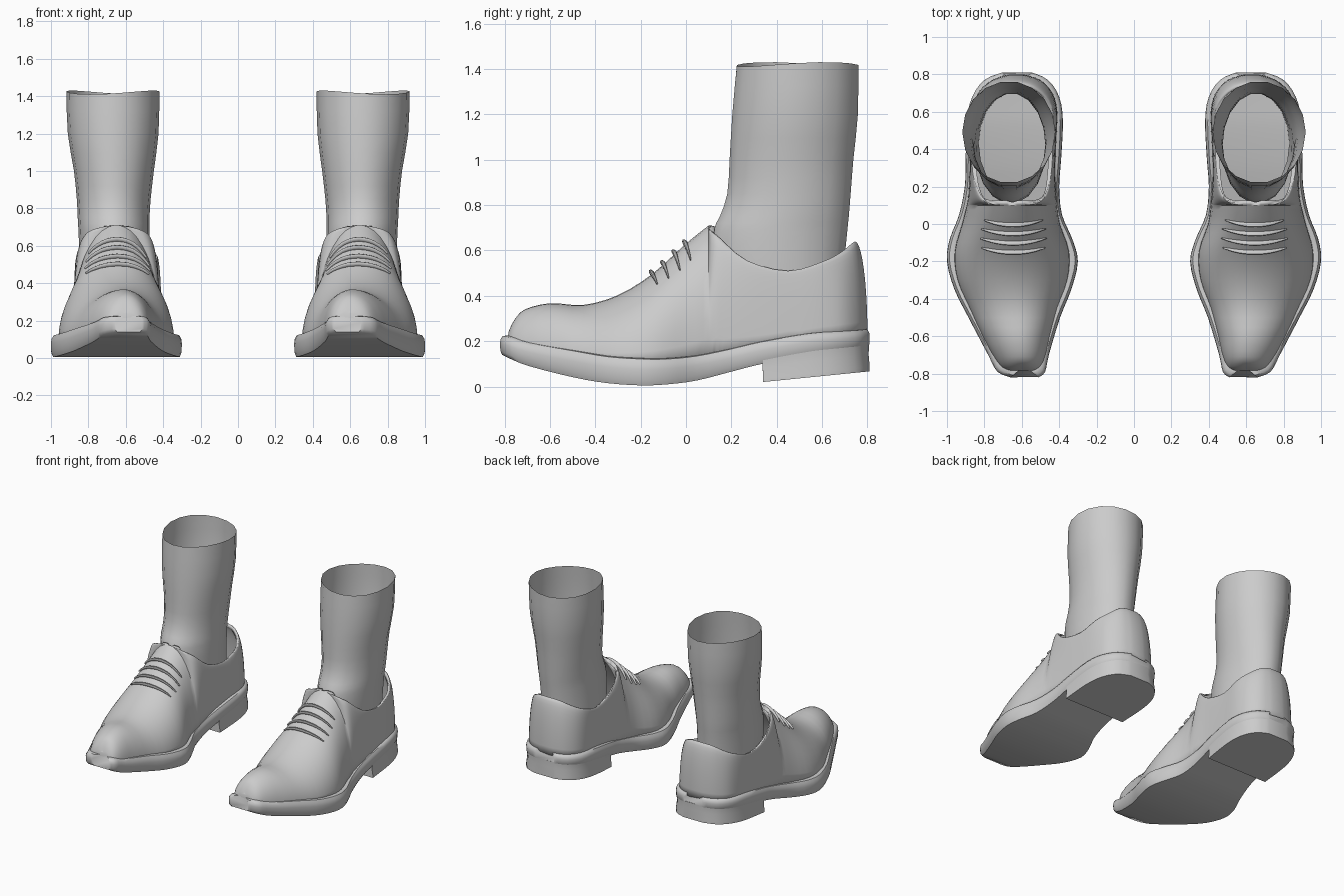
import bpy, bmesh, math
from mathutils import Vector
from mathutils.bvhtree import BVHTree

if "Cube" in bpy.data.objects:
    bpy.data.objects.remove(bpy.data.objects["Cube"])

grey = bpy.data.materials.new("plain grey")
grey.diffuse_color = (0.6, 0.6, 0.6, 1)
grey.use_nodes = True
grey.node_tree.nodes["Principled BSDF"].inputs["Base Color"].default_value = grey.diffuse_color


def resample(table, sub):
    """Smooth curve through the rows of a table."""
    rows = []
    for i in range(len(table) - 1):
        p0, p1 = table[max(i - 1, 0)], table[i]
        p2, p3 = table[i + 1], table[min(i + 2, len(table) - 1)]
        for s in range(sub):
            t = s / sub
            rows.append([0.5 * (2 * b + (c - a) * t + (2 * a - 5 * b + 4 * c - d) * t * t
                                + (3 * b - a - 3 * c + d) * t ** 3)
                         for a, b, c, d in zip(p0, p1, p2, p3)])
    return rows + [list(table[-1])]


def loft(bm, rows, closed=False, caps=False):
    """Skin rows of points with quads."""
    vs = [[bm.verts.new(p) for p in r] for r in rows]
    n = len(rows[0])
    for a, b in zip(vs, vs[1:]):
        for j in range(n if closed else n - 1):
            k = (j + 1) % n
            bm.faces.new((a[j], a[k], b[k], b[j]))
    if caps:
        bm.faces.new(vs[0])
        bm.faces.new(vs[-1][::-1])


def finish(bm, name, angle=40, thickness=0):
    """Turn the mesh into a smooth object mirrored to the other foot."""
    bmesh.ops.remove_doubles(bm, verts=bm.verts, dist=0.0005)
    bmesh.ops.recalc_face_normals(bm, faces=bm.faces)
    me = bpy.data.meshes.new(name)
    bm.to_mesh(me)
    bm.free()
    me.materials.append(grey)
    ob = bpy.data.objects.new(name, me)
    bpy.context.collection.objects.link(ob)
    bpy.ops.object.select_all(action='DESELECT')
    ob.select_set(True)
    bpy.context.view_layer.objects.active = ob
    bpy.ops.object.shade_smooth_by_angle(angle=math.radians(angle))
    if thickness:
        sol = ob.modifiers.new("thickness", 'SOLIDIFY')
        sol.thickness = thickness
        sol.offset = -1
    mir = ob.modifiers.new("other foot", 'MIRROR')
    mir.use_mirror_merge = False
    return ob


# Sole outline: y, inner x, outer x, top z, bottom z
sole = resample([
    (-0.82, 0.51, 0.66, 0.225, 0.14), (-0.79, 0.475, 0.73, 0.22, 0.125),
    (-0.7, 0.455, 0.78, 0.195, 0.09), (-0.5, 0.395, 0.885, 0.16, 0.04),
    (-0.35, 0.335, 0.96, 0.135, 0.015), (-0.2, 0.30, 1.0, 0.125, 0.005),
    (-0.08, 0.33, 0.985, 0.125, 0.01), (0.05, 0.385, 0.935, 0.138, 0.027),
    (0.2, 0.40, 0.905, 0.168, 0.065), (0.34, 0.39, 0.90, 0.20, 0.10),
    (0.55, 0.38, 0.895, 0.235, 0.14), (0.68, 0.40, 0.865, 0.245, 0.155),
    (0.77, 0.46, 0.80, 0.25, 0.165), (0.81, 0.545, 0.705, 0.255, 0.17)], 3)


def slab(name, stations, rings, z_range):
    """Block following the sole outline; rings are (inset, height fraction)."""
    rows = []
    for st in stations:
        y, xi, xo = st[:3]
        lo, hi = z_range(st)
        side = [(d, lo + (hi - lo) * f) for d, f in rings]
        inner = [(xi + min(d, (xo - xi) * 0.4), y * (1 - d), z) for d, z in side]
        outer = [(xo - min(d, (xo - xi) * 0.4), y * (1 - d), z) for d, z in side]
        rows.append(inner + outer[::-1])
    bm = bmesh.new()
    loft(bm, rows, True, True)
    finish(bm, name, 45)


slab("sole", sole, [(0.012, 0), (0.002, 0.2), (0, 0.6), (0.003, 0.8), (0.014, 0.97),
                    (0.035, 1), (0.06, 0.95)], lambda s: (s[4], s[3]))
slab("heel", [s for s in sole if s[0] > 0.33],
     [(0.0, 0), (0.0, 0.15), (0.006, 0.6), (0.004, 1)],
     lambda s: (0.02 + 0.1 * (s[0] - 0.34), s[4] + 0.02))

# Upper: base y, inner x, outer x; top y, inner x, outer x, z
vamp = [
    (-0.785, 0.53, 0.67, -0.78, 0.60, 0.60, 0.245),
    (-0.765, 0.50, 0.71, -0.755, 0.60, 0.60, 0.295),
    (-0.71, 0.475, 0.75, -0.71, 0.60, 0.60, 0.34),
    (-0.6, 0.45, 0.81, -0.6, 0.61, 0.61, 0.367),
    (-0.45, 0.41, 0.88, -0.45, 0.62, 0.62, 0.36),
    (-0.3, 0.355, 0.945, -0.3, 0.635, 0.635, 0.403),
    (-0.15, 0.345, 0.96, -0.15, 0.64, 0.64, 0.495),
    (0.0, 0.395, 0.92, 0.0, 0.645, 0.645, 0.63),
    (0.1, 0.41, 0.895, 0.1, 0.65, 0.65, 0.71)]
quarter = [
    vamp[-1],
    (0.12, 0.412, 0.89, 0.105, 0.55, 0.75, 0.695),
    (0.17, 0.415, 0.885, 0.15, 0.48, 0.815, 0.655),
    (0.28, 0.42, 0.88, 0.27, 0.445, 0.86, 0.555),
    (0.45, 0.415, 0.875, 0.45, 0.435, 0.865, 0.51),
    (0.6, 0.41, 0.865, 0.6, 0.435, 0.85, 0.55),
    (0.7, 0.435, 0.835, 0.68, 0.48, 0.80, 0.59),
    (0.77, 0.50, 0.76, 0.73, 0.55, 0.74, 0.63),
    (0.8, 0.59, 0.67, 0.745, 0.61, 0.68, 0.64)]


def sole_top(y):
    return min(sole, key=lambda s: abs(s[0] - y))[3] - 0.03


inner, outer = [], []
for yb, xi, xo, yt, ti, to, zt in resample(vamp, 3) + resample(quarter, 3)[1:]:
    z0 = sole_top(yb)
    for rows, xb, xt in ((inner, xi, ti), (outer, xo, to)):
        row = []
        for j in range(11):
            a = j / 10 * math.pi / 2
            s, c = math.sin(a), math.cos(a)
            row.append((xt + (xb - xt) * c, yb + (yt - yb) * (1 - c), z0 + (zt - z0) * s))
        rows.append(row)
bm = bmesh.new()
loft(bm, inner)
loft(bm, outer)
loft(bm, [inner[0], outer[0]])
loft(bm, [inner[-1], outer[-1]])
bmesh.ops.remove_doubles(bm, verts=bm.verts, dist=0.0005)
surface = BVHTree.FromBMesh(bm)
finish(bm, "shoe_upper", 50, 0.025)

# Laces: tapered bars lying across the vamp
bm = bmesh.new()
for y0, half in ((0.0, 0.15), (-0.047, 0.165), (-0.097, 0.17), (-0.147, 0.165)):
    rows = []
    for i in range(13):
        t = i / 6 - 1
        x, y = 0.645 + half * t, y0 + 0.022 * t * t
        hit = surface.ray_cast(Vector((x, y, 2)), Vector((0, 0, -1)))
        p, n = hit[0], hit[1]
        if n.z < 0:
            n = -n
        r = 0.004 + 0.009 * (1 - t * t)
        along = Vector((0, -n.z, n.y)).normalized()
        p = p + n * 0.006
        rows.append([p + (along * math.cos(k * math.pi / 4) * 0.8
                          + n * math.sin(k * math.pi / 4) * 1.3) * r for k in range(8)])
    loft(bm, rows, True, True)
finish(bm, "laces", 60)

# Leg: z, inner x, outer x, front y, back y
leg = [(0.25, 0.47, 0.83, 0.16, 0.70), (0.5, 0.47, 0.845, 0.11, 0.70),
       (0.68, 0.473, 0.853, 0.115, 0.715), (0.75, 0.473, 0.857, 0.145, 0.722),
       (0.85, 0.467, 0.862, 0.178, 0.73), (1.0, 0.45, 0.877, 0.188, 0.742),
       (1.2, 0.425, 0.91, 0.2, 0.762), (1.42, 0.42, 0.918, 0.22, 0.764)]
rows = []
for z, xi, xo, yf, yb in resample(leg, 2):
    row = []
    for k in range(18):
        a = 2 * math.pi * k / 18
        wave = 0.01 * math.sin(2 * a + 0.6) if z > 1.41 else 0
        row.append(((xi + xo) / 2 + (xo - xi) / 2 * math.cos(a),
                    (yf + yb) / 2 + (yb - yf) / 2 * math.sin(a), z + wave))
    rows.append(row)
bm = bmesh.new()
loft(bm, rows, True)
finish(bm, "leg", 60)
